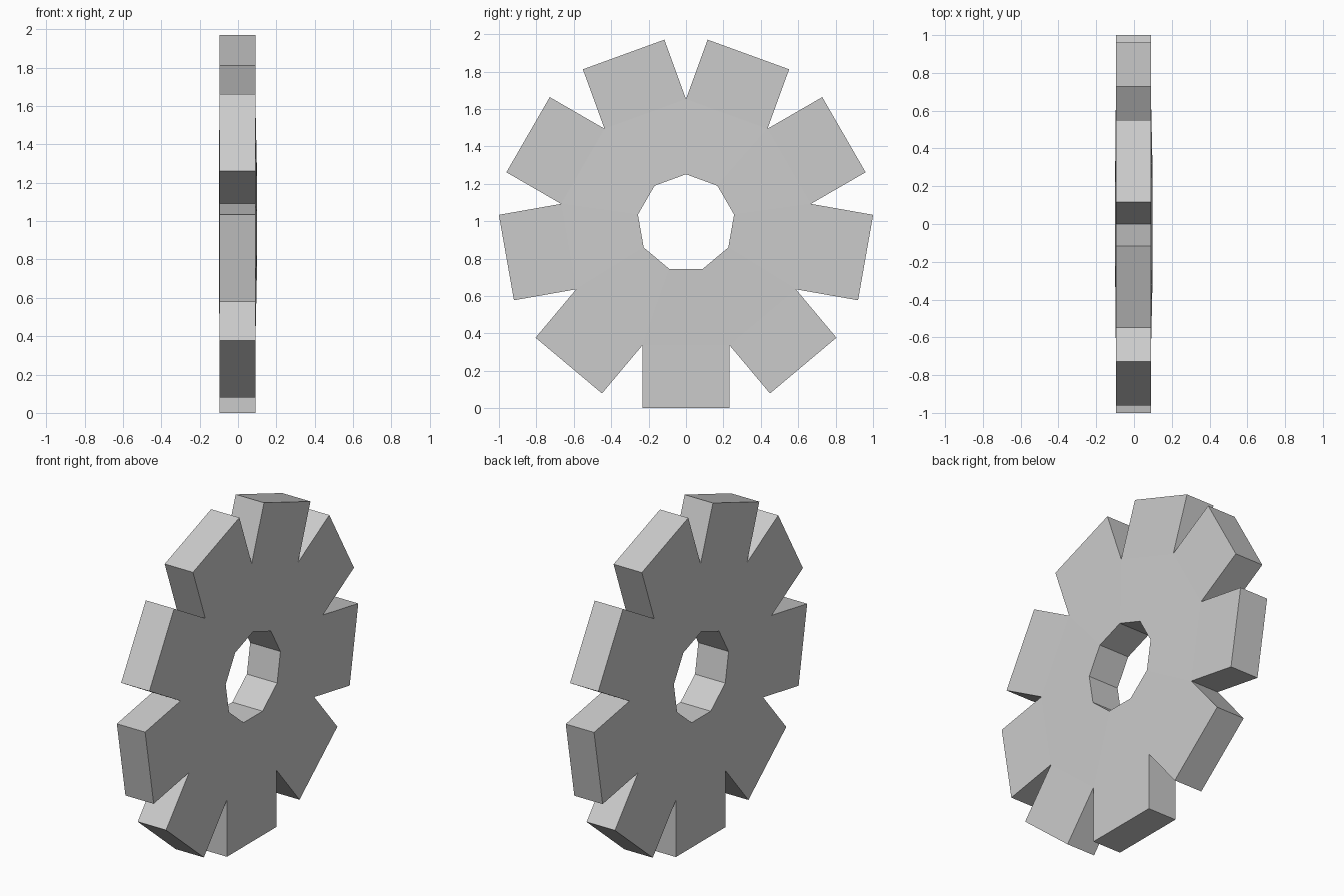
import bpy, bmesh
from math import sin, cos, pi

if "Cube" in bpy.data.objects:
    bpy.data.objects.remove(bpy.data.objects["Cube"])

TEETH = 9
STEP = 2 * pi / TEETH
ROOT_R, TIP_D = 0.678, 0.975      # valley radius, distance to flat tooth tip
HALF_W = ROOT_R * sin(STEP / 2)   # teeth have parallel sides
HUB_R = 0.261
GEAR_Z, HUB_Z = 0.975, 0.99       # the bore sits slightly above the gear centre

bm = bmesh.new()


def ring_point(x, r, ang, cz):
    return bm.verts.new((x, r * cos(ang), cz + r * sin(ang)))


def side(x_hub, x_tooth):
    """Vertices of one gear face: bore, valleys and tooth tip corners."""
    bore, root, tips = [], [], []
    for i in range(TEETH):
        a = pi / 2 + i * STEP
        bore.append(ring_point(x_hub, HUB_R, a, HUB_Z))
        root.append(ring_point(x_tooth, ROOT_R, a, GEAR_Z))
        m = a + STEP / 2
        tips.append([bm.verts.new((x_tooth,
                                   TIP_D * cos(m) - s * HALF_W * sin(m),
                                   GEAR_Z + TIP_D * sin(m) + s * HALF_W * cos(m)))
                     for s in (-1, 1)])
    return bore, root, tips


left, right = side(-0.1, -0.096), side(0.099, 0.09)

for i in range(TEETH):
    j = (i + 1) % TEETH
    # gently coned web and flat tooth on each face
    for bore, root, tips in (left, right):
        bm.faces.new((bore[i], root[i], root[j], bore[j]))
        bm.faces.new((root[i], tips[i][0], tips[i][1], root[j]))
    # bore wall, tooth flanks and tip
    (b0, r0, t0), (b1, r1, t1) = left, right
    for p, q, p1, q1 in ((b0[i], b0[j], b1[i], b1[j]),
                         (r0[i], t0[i][0], r1[i], t1[i][0]),
                         (t0[i][0], t0[i][1], t1[i][0], t1[i][1]),
                         (t0[i][1], r0[j], t1[i][1], r1[j])):
        bm.faces.new((p, q, q1, p1))

bmesh.ops.recalc_face_normals(bm, faces=bm.faces[:])
mesh = bpy.data.meshes.new("gear_wheel")
bm.to_mesh(mesh)
bm.free()
gear = bpy.data.objects.new("gear_wheel", mesh)
bpy.context.collection.objects.link(gear)
